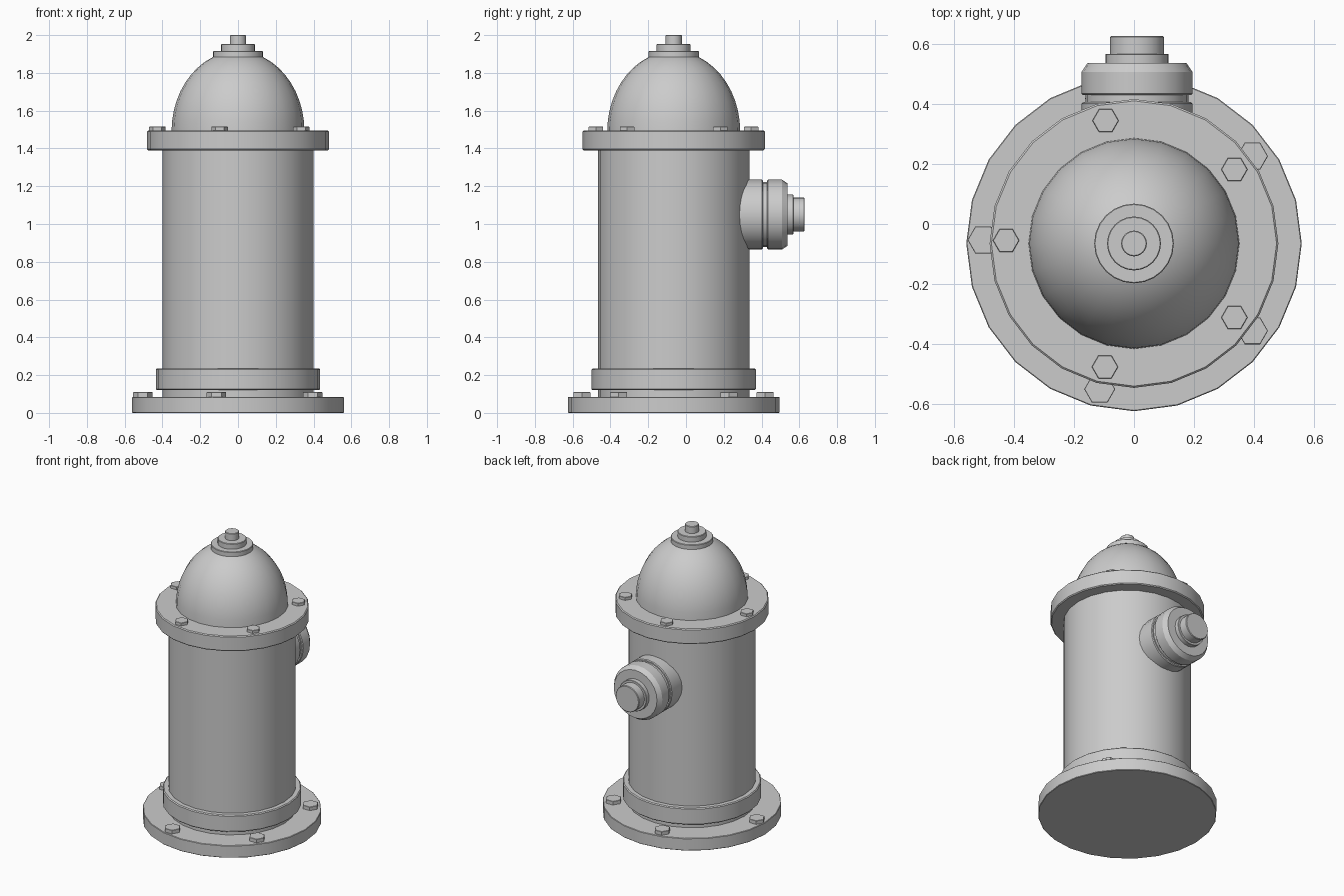
import bpy, bmesh, math
from mathutils import Matrix, Vector

if "Cube" in bpy.data.objects:
    bpy.data.objects.remove(bpy.data.objects["Cube"])

CY = -0.065          # y of the barrel axis


def finish(name, bm):
    bmesh.ops.recalc_face_normals(bm, faces=bm.faces[:])
    mesh = bpy.data.meshes.new(name)
    bm.to_mesh(mesh)
    bm.free()
    ob = bpy.data.objects.new(name, mesh)
    bpy.context.collection.objects.link(ob)
    bpy.ops.object.select_all(action='DESELECT')
    ob.select_set(True)
    bpy.context.view_layer.objects.active = ob
    bpy.ops.object.shade_smooth_by_angle(angle=math.radians(30))
    return ob


def lathe(name, profile, matrix, sides=24):
    """Closed solid of revolution from (radius, height) points."""
    bm = bmesh.new()
    rings = []
    for r, z in profile:
        rings.append([bm.verts.new(matrix @ Vector((r * math.cos(a), r * math.sin(a), z)))
                      for a in (2 * math.pi * i / sides for i in range(sides))])
    for lo, hi in zip(rings, rings[1:]):
        for i in range(sides):
            j = (i + 1) % sides
            bm.faces.new((lo[i], lo[j], hi[j], hi[i]))
    bm.faces.new(rings[0][::-1])
    bm.faces.new(rings[-1])
    return finish(name, bm)


def disc(r, z0, z1, c=0.006):
    """Profile of a disc with small chamfers."""
    return [(r - c, z0), (r, z0 + c), (r, z1 - c), (r - c, z1)]


upright = Matrix.Translation((0, CY, 0))

# Base, barrel and flanges
lathe("base_plate", disc(0.56, 0, 0.085, 0.003), upright)
lathe("barrel", [(0.40, 0.07), (0.40, 1.41)], upright)
lathe("lower_collar", disc(0.435, 0.12, 0.235), upright)
lathe("top_flange", disc(0.482, 1.39, 1.495), upright)

# Dome, slightly taller than a hemisphere
dome = [(0.352 * math.cos(t), 1.49 + 0.425 * math.sin(t))
        for t in (math.radians(7.5 * i) for i in range(11))]
lathe("dome", dome, upright)

# Stepped finial on the dome
lathe("finial_lower", disc(0.133, 1.875, 1.915, 0.003), upright)
lathe("finial_middle", disc(0.09, 1.91, 1.952, 0.003), upright)
lathe("finial_nut", disc(0.043, 1.945, 2.0, 0.003), upright)

# Hose outlet pointing to the back
outlet = Matrix.Translation((0.01, 0, 1.05)) @ Matrix.Rotation(-math.pi / 2, 4, 'X')
lathe("outlet_neck", [(0.185, 0.2), (0.185, 0.402), (0.18, 0.407)], outlet)
lathe("outlet_groove", [(0.172, 0.38), (0.172, 0.45)], outlet)
lathe("outlet_cap", [(0.18, 0.43), (0.185, 0.435), (0.185, 0.508), (0.165, 0.538)], outlet)
lathe("outlet_step", disc(0.105, 0.52, 0.568, 0.002), outlet)
lathe("outlet_nut", disc(0.09, 0.55, 0.628, 0.004), outlet)

# Hexagonal bolts, five on each flange
bolt_spots = [(-0.095, 0.41), (0.335, 0.247), (0.335, -0.247), (-0.097, -0.412), (-0.427, 0.01)]
for label, scale, z0, z1 in (("top", 1.0, 1.485, 1.515), ("base", 1.18, 0.07, 0.11)):
    for n, (x, y) in enumerate(bolt_spots, 1):
        place = Matrix.Translation((x * scale, CY + y * scale, 0))
        lathe(f"{label}_bolt_{n}", disc(0.044 * scale, z0, z1, 0.002), place, sides=6)
